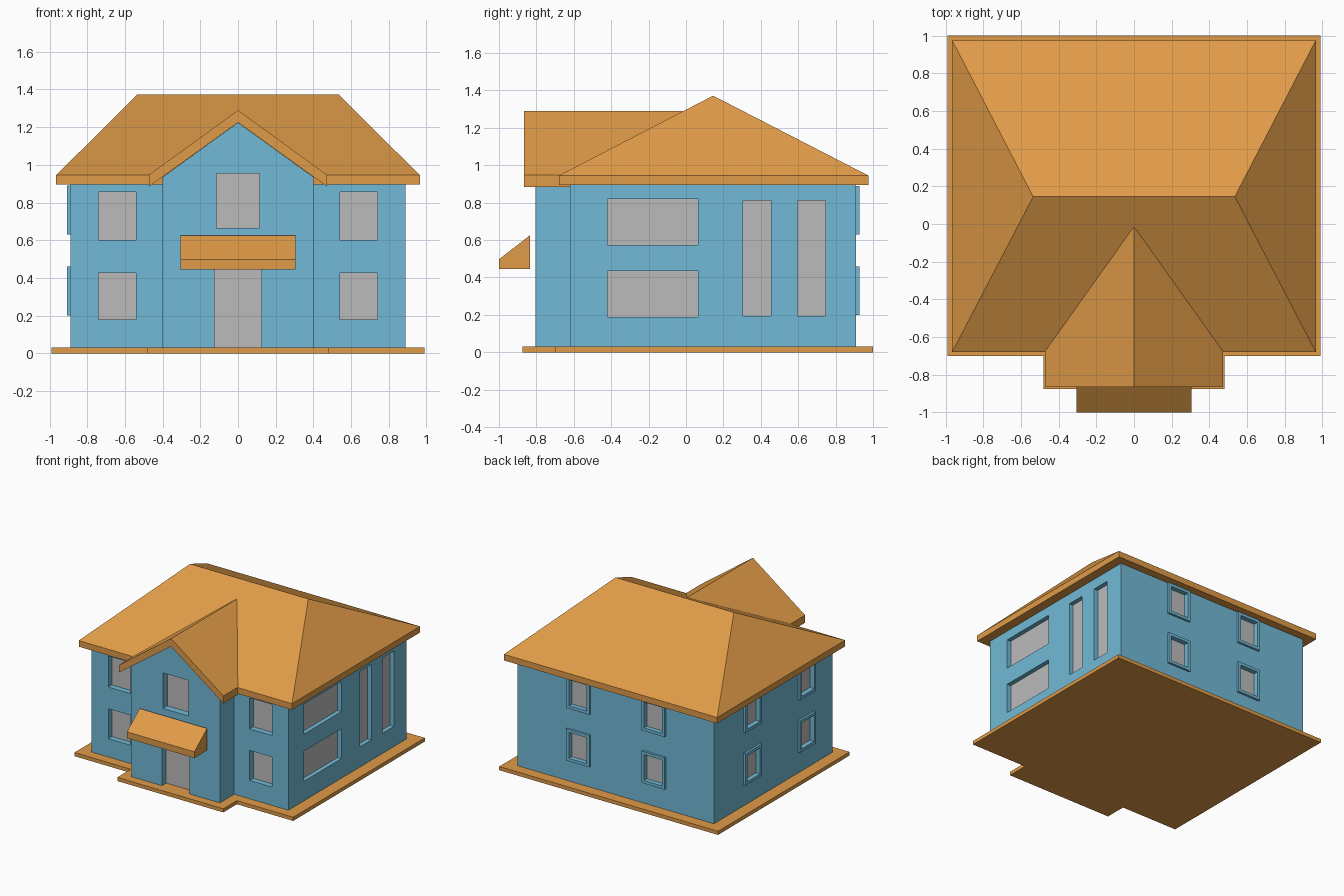
import bpy, bmesh
from mathutils import Vector

old = bpy.data.objects.get("Cube")
if old:
    bpy.data.objects.remove(old, do_unlink=True)


def material(name, rgb):
    m = bpy.data.materials.new(name)
    m.use_nodes = True
    m.diffuse_color = (*rgb, 1)
    m.node_tree.nodes["Principled BSDF"].inputs["Base Color"].default_value = (*rgb, 1)
    return m


ORANGE = material("roof_orange", (0.745, 0.328, 0.065))
BLUE = material("wall_blue", (0.165, 0.49, 0.68))
GREY = material("window_grey", (0.5, 0.5, 0.5))


def finish(bm, name, mat):
    bmesh.ops.recalc_face_normals(bm, faces=bm.faces)
    me = bpy.data.meshes.new(name)
    bm.to_mesh(me)
    bm.free()
    me.materials.append(mat)
    ob = bpy.data.objects.new(name, me)
    bpy.context.collection.objects.link(ob)
    return ob


def prism(name, points, offset, mat):
    """Extrude a closed outline along an offset."""
    bm = bmesh.new()
    face = bm.faces.new([bm.verts.new(p) for p in points])
    new = bmesh.ops.extrude_face_region(bm, geom=[face])["geom"]
    bmesh.ops.translate(bm, vec=offset,
                        verts=[v for v in new if isinstance(v, bmesh.types.BMVert)])
    # the extrusion may leave or drop the starting cap, so close it if open
    if any(e.is_boundary for e in bm.edges):
        bmesh.ops.holes_fill(bm, edges=[e for e in bm.edges if e.is_boundary])
    return finish(bm, name, mat)


def add_box(bm, lo, hi):
    verts = bmesh.ops.create_cube(bm, size=1)["verts"]
    for v in verts:
        v.co = Vector([(a if c < 0 else b) for a, b, c in zip(lo, hi, v.co)])


def mirrored(half):
    return half + [(-x, z) for x, z in reversed(half) if x]


# Plinth following the plan with the porch step
plan = mirrored([(0.48, -0.875), (0.48, -0.7), (0.99, -0.7), (0.99, 1.0)])
prism("plinth", [(x, y, 0) for x, y in plan], (0, 0, 0.03), ORANGE)

# Main walls and gabled porch
bm = bmesh.new()
add_box(bm, (-0.89, -0.62, 0.03), (0.89, 0.91, 0.9))
main_walls = finish(bm, "main_walls", BLUE)
gable = mirrored([(0.4, 0.03), (0.4, 0.935), (0, 1.224)])
porch = prism("porch_walls", [(x, -0.805, z) for x, z in gable], (0, 0.5, 0), BLUE)

# Hipped main roof on an eaves band
bm = bmesh.new()
corners = [(-0.965, -0.68), (0.965, -0.68), (0.965, 0.975), (-0.965, 0.975)]
low = [bm.verts.new((x, y, 0.895)) for x, y in corners]
eave = [bm.verts.new((x, y, 0.945)) for x, y in corners]
ridge = [bm.verts.new((x, 0.145, 1.372)) for x in (-0.535, 0.535)]
bm.faces.new(low)
for i in range(4):
    j = (i + 1) % 4
    bm.faces.new((low[i], low[j], eave[j], eave[i]))
bm.faces.new((eave[0], eave[1], ridge[1], ridge[0]))
bm.faces.new((eave[2], eave[3], ridge[0], ridge[1]))
bm.faces.new((eave[1], eave[2], ridge[1]))
bm.faces.new((eave[3], eave[0], ridge[0]))
finish(bm, "main_roof", ORANGE)

# Porch roof: chevron slab running back into the main roof
chevron = [(0, 1.29), (0.472, 0.947), (0.472, 0.885), (0, 1.225),
           (-0.472, 0.885), (-0.472, 0.947)]
prism("porch_roof", [(x, -0.865, z) for x, z in chevron], (0, 0.845, 0), ORANGE)

# Door awning
awning = [(-0.835, 0.445), (-0.835, 0.625), (-1.0, 0.497), (-1.0, 0.445)]
prism("door_awning", [(-0.305, y, z) for y, z in awning], (0.61, 0, 0), ORANGE)

# Each wall: axis across the wall, outward sign, plane position
WALLS = {"front": (0, -1, -0.62), "porch": (0, -1, -0.805), "back": (0, 1, 0.91),
         "right": (1, 1, 0.89), "left": (1, -1, -0.89)}


def wall_box(bm, wall, u0, u1, z0, z1, d0, d1):
    """Box on a wall, with depth measured outward from its plane."""
    axis, sign, plane = WALLS[wall]
    a, b = sorted((plane + sign * d0, plane + sign * d1))
    if axis == 0:
        add_box(bm, (u0, a, z0), (u1, b, z1))
    else:
        add_box(bm, (a, u0, z0), (b, u1, z1))


openings = [("porch", -0.125, 0.125, 0.02, 0.47, 0.06),
            ("porch", -0.115, 0.115, 0.665, 0.955, 0.06)]
for z0, z1 in ((0.18, 0.425), (0.602, 0.855)):
    for x in (-0.74, 0.54):
        openings.append(("front", x, x + 0.2, z0, z1, 0.05))
for z0, z1 in ((0.19, 0.435), (0.575, 0.82)):
    openings.append(("right", -0.42, 0.065, z0, z1, 0.04))
for y in (0.305, 0.595):
    openings.append(("right", y, y + 0.15, 0.195, 0.812, 0.04))

# Raised frames on the back and left walls
frames = bmesh.new()
W, H, B, OUT = 0.105, 0.13, 0.024, 0.018
for wall, u in (("back", 0.33), ("back", -0.35), ("left", 0.42), ("left", -0.28)):
    for z in (0.33, 0.76):
        for s in (-1, 1):
            ua, ub = sorted((u + s * W, u + s * (W - B)))
            wall_box(frames, wall, ua, ub, z - H, z + H, -0.005, OUT)
            za, zb = sorted((z + s * H, z + s * (H - B)))
            wall_box(frames, wall, u - W + B, u + W - B, za, zb, -0.005, OUT)
        openings.append((wall, u - W + B, u + W - B, z - H + B, z + H - B, 0.025))
finish(frames, "window_frames", BLUE)

# Cut the recesses and set thin panes at their backs
cuts, panes = bmesh.new(), bmesh.new()
for wall, u0, u1, z0, z1, depth in openings:
    wall_box(cuts, wall, u0, u1, z0, z1, -depth, 0.05)
    wall_box(panes, wall, u0, u1, max(z0, 0.03), z1, -depth - 0.004, -depth + 0.004)
cutter = finish(cuts, "opening_cutter", BLUE)
cutter.hide_render = True
finish(panes, "window_panes_and_door", GREY)

for ob in (main_walls, porch):
    mod = ob.modifiers.new("openings", "BOOLEAN")
    mod.operation = "DIFFERENCE"
    mod.solver = "EXACT"
    mod.object = cutter
    bpy.context.view_layer.objects.active = ob
    bpy.ops.object.modifier_apply(modifier=mod.name)
bpy.data.objects.remove(cutter, do_unlink=True)
